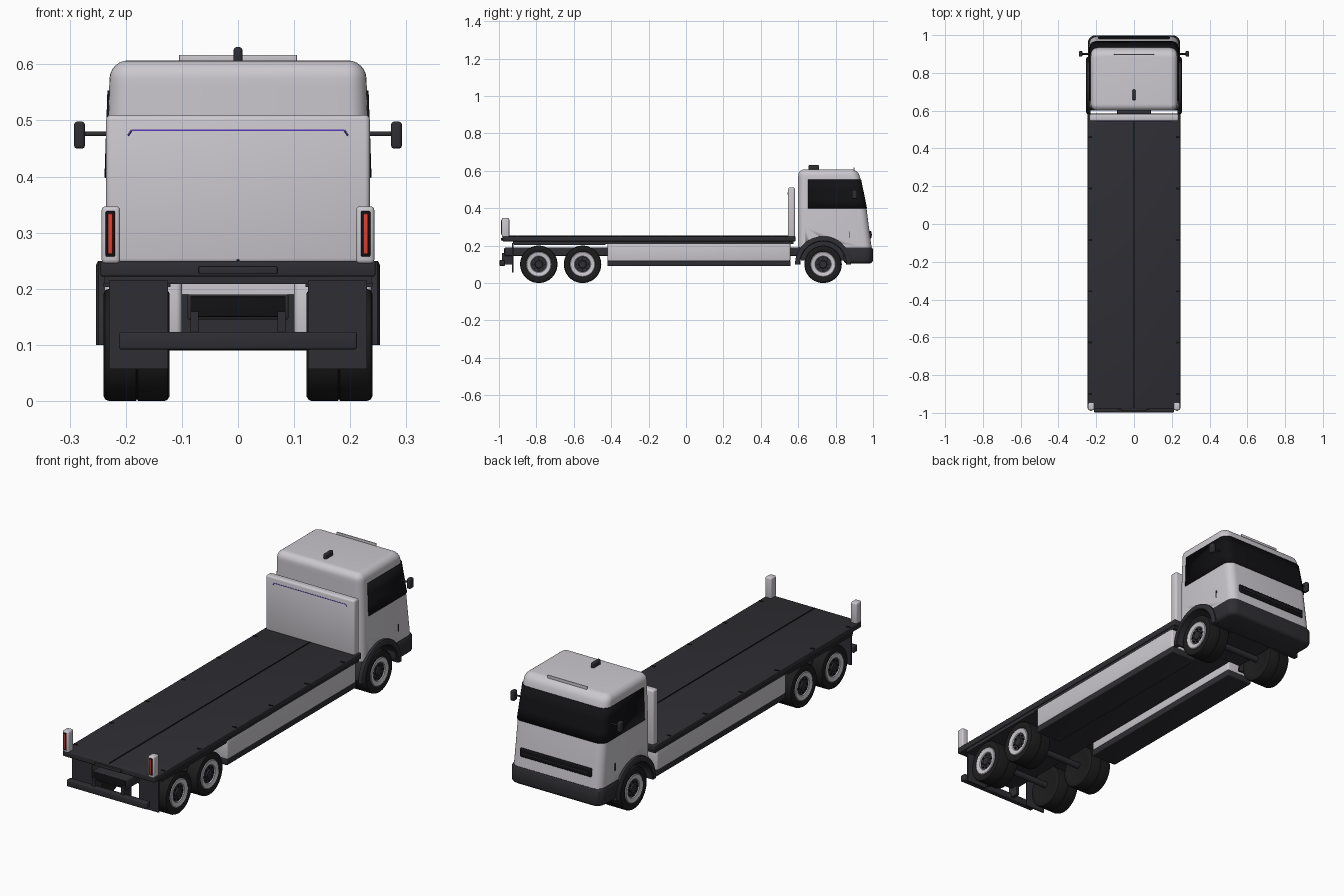
import bpy, bmesh, math
from mathutils import Matrix, Vector

if "Cube" in bpy.data.objects:
    bpy.data.objects.remove(bpy.data.objects["Cube"])


def mat(name, r, g, b):
    m = bpy.data.materials.new(name)
    m.diffuse_color = (r, g, b, 1)
    m.use_nodes = True
    m.node_tree.nodes["Principled BSDF"].inputs["Base Color"].default_value = m.diffuse_color
    return m


BODY = mat("body_paint", 0.60, 0.58, 0.62)
DARK = mat("dark_trim", 0.028, 0.027, 0.033)
TYRE = mat("tyre_rubber", 0.012, 0.012, 0.012)
GLASS = mat("black_glass", 0.006, 0.006, 0.008)
RED = mat("red_lamp", 0.75, 0.05, 0.03)
VIOLET = mat("violet_trim", 0.10, 0.04, 0.50)


def finish(bm, name, m):
    bmesh.ops.recalc_face_normals(bm, faces=bm.faces)
    me = bpy.data.meshes.new(name)
    bm.to_mesh(me)
    bm.free()
    ob = bpy.data.objects.new(name, me)
    bpy.context.collection.objects.link(ob)
    me.materials.append(m)
    bpy.ops.object.select_all(action='DESELECT')
    ob.select_set(True)
    bpy.context.view_layer.objects.active = ob
    bpy.ops.object.shade_smooth_by_angle(angle=math.radians(35))
    return ob


def box(name, x, y, z, m, bevel=0.0, seg=3):
    """Box from (min, max) pairs, with rounded edges."""
    bm = bmesh.new()
    bmesh.ops.create_cube(bm, size=1)
    for v in bm.verts:
        v.co = Vector([(a + b) / 2 + c * (b - a) for c, (a, b) in zip(v.co, (x, y, z))])
    if bevel:
        bmesh.ops.bevel(bm, geom=bm.edges[:], offset=bevel, segments=seg,
                        profile=0.5, affect='EDGES')
    return finish(bm, name, m)


def pair(name, x, y, z, m, bevel=0.0):
    box("right_" + name, x, y, z, m, bevel)
    box("left_" + name, (-x[1], -x[0]), y, z, m, bevel)


def lathe(name, prof, side, y, z, m, seg=40, closed=False, arc=2 * math.pi):
    """Turn (x, radius) points about an axis along x."""
    bm = bmesh.new()
    vs = [bm.verts.new((side * px, y + r, z)) for px, r in prof]
    es = [bm.edges.new(e) for e in zip(vs, vs[1:] + (vs[:1] if closed else []))if e[0] != e[1]]
    bmesh.ops.spin(bm, geom=vs + es, cent=(0, y, z), axis=(1, 0, 0), angle=arc, steps=seg)
    bmesh.ops.remove_doubles(bm, verts=bm.verts, dist=1e-5)
    if arc < 6:
        bmesh.ops.holes_fill(bm, edges=[e for e in bm.edges if e.is_boundary], sides=0)
    return finish(bm, name, m)


def rod(name, p, q, r, m, seg=16):
    p, q = Vector(p), Vector(q)
    d = q - p
    bm = bmesh.new()
    bmesh.ops.create_cone(bm, cap_ends=True, segments=seg, radius1=r, radius2=r, depth=d.length,
                          matrix=Matrix.Translation((p + q) / 2) @ d.to_track_quat('Z', 'Y').to_matrix().to_4x4())
    return finish(bm, name, m)


def lerp(z, pts):
    for (a, u), (b, v) in zip(pts, pts[1:]):
        if z <= b:
            return u + (v - u) * max(0, (z - a) / (b - a))
    return pts[-1][1]


def ring(z, out, back, r_back):
    """Rounded cab outline at height z: starts rear right, goes round the front."""
    hw = lerp(z, [(0.19, 0.237), (0.4, 0.235), (0.605, 0.228)]) + out
    yf = lerp(z, [(0.19, 0.992), (0.4, 0.965), (0.56, 0.932), (0.605, 0.918)]) + out
    rf = 0.04 + min(out, 0)
    rb = max(r_back + min(out, 0), 0.002)
    yb = back - out
    pts = []
    for cx, cy, r, a0 in ((hw - rb, yb + rb, rb, -90), (hw - rf, yf - rf, rf, 0),
                          (rf - hw, yf - rf, rf, 90), (rb - hw, yb + rb, rb, 180)):
        for i in range(7):
            a = math.radians(a0 + 15 * i)
            pts.append((cx + r * math.cos(a), cy + r * math.sin(a), z))
    return pts


def loft(name, rings, m, closed=True):
    bm = bmesh.new()
    rows = [[bm.verts.new(p) for p in r] for r in rings]
    n = len(rows[0])
    for a, b in zip(rows, rows[1:]):
        for i in range(n if closed else n - 1):
            j = (i + 1) % n
            bm.faces.new((a[i], a[j], b[j], b[i]))
    if closed:
        bm.faces.new(rows[0])
        bm.faces.new(rows[-1])
    return finish(bm, name, m)


# Cab shell with rounded roof edge and wheel cut-out
levels = [(z, 0) for z in (0.19, 0.3, 0.4, 0.5, 0.56)]
levels += [(0.575 + 0.032 * math.sin(a), -0.032 * (1 - math.cos(a)))
           for a in (math.radians(15 * i) for i in range(7))]
cab = loft("cab_shell", [ring(z, o, 0.6, 0.035) for z, o in levels], BODY)
cutter = rod("wheel_cutter", (-0.4, 0.733, 0.1), (0.4, 0.733, 0.1), 0.13, DARK, 48)
cutter.hide_render = True
cutter.hide_set(True)
cut = cab.modifiers.new("wheel_cut", 'BOOLEAN')
cut.operation = 'DIFFERENCE'
cut.object = cutter

# Wrap-around glass band
glass = loft("wraparound_window", [[(x, max(y, 0.652), z) for x, y, z in ring(z, 0.003, 0.6, 0.002)][6:22]
                                   for z in (0.398, 0.45, 0.5, 0.553)], GLASS, closed=False)
glass.modifiers.new("thickness", 'SOLIDIFY').thickness = 0.004

# Bumper, floor, front grille slot
loft("front_bumper", [ring(z, o, 0.85, 0.01) for z, o in
                      ((0.105, -0.006), (0.112, 0.004), (0.12, 0.007), (0.18, 0.007), (0.19, 0.002))], DARK)
box("cab_floor", (-0.12, 0.12), (0.615, 0.9), (0.12, 0.23), DARK)
box("grille_slot", (-0.19, 0.19), (0.96, 0.992), (0.238, 0.278), GLASS, 0.006)
box("grille_bar", (-0.175, 0.175), (0.98, 0.9945), (0.255, 0.261), DARK, 0.001)

# Roof fittings
box("roof_fin", (-0.008, 0.008), (0.655, 0.712), (0.6, 0.631), DARK, 0.006)
box("roof_light_bar", (-0.105, 0.105), (0.895, 0.901), (0.602, 0.617), BODY, 0.001)

# Mirrors and door handles
for s, side in ((1, "right"), (-1, "left")):
    rod(side + "_mirror_arm", (s * 0.225, 0.9, 0.476), (s * 0.277, 0.9, 0.476), 0.004, DARK)
pair("mirror_head", (0.273, 0.292), (0.887, 0.915), (0.45, 0.498), DARK, 0.005)
pair("door_handle", (0.232, 0.239), (0.873, 0.878), (0.24, 0.275), DARK)

# Deck with seam and stake pockets
box("deck", (-0.245, 0.245), (-0.98, 0.585), (0.222, 0.25), DARK, 0.004)
box("deck_underframe", (-0.238, 0.238), (-0.925, 0.575), (0.209, 0.224), DARK)
rod("deck_seam", (0, -0.975, 0.25), (0, 0.55, 0.25), 0.003, GLASS, 8)
for i in range(6):
    y = 0.46 - 0.272 * i
    pair(f"stake_pocket_{i + 1}", (0.222, 0.242), (y - 0.005, y + 0.005), (0.245, 0.2515), GLASS)
box("tail_latch", (-0.07, 0.07), (-0.99, -0.975), (0.226, 0.24), DARK, 0.002)

# Headboard with thin trim line
box("headboard", (-0.235, 0.235), (0.545, 0.583), (0.245, 0.51), BODY, 0.009)
box("headboard_trim", (-0.19, 0.19), (0.5435, 0.547), (0.481, 0.4835), VIOLET)
for s, side in ((1, "right"), (-1, "left")):
    rod(side + "_trim_end", (s * 0.19, 0.545, 0.482), (s * 0.196, 0.545, 0.473), 0.0015, VIOLET, 8)

# Rear posts with lamps
pair("rear_post", (0.21, 0.243), (-0.985, -0.945), (0.245, 0.347), BODY, 0.007)
pair("lamp_housing", (0.219, 0.236), (-0.9875, -0.975), (0.257, 0.339), GLASS, 0.003)
pair("rear_lamp", (0.2235, 0.2315), (-0.99, -0.98), (0.262, 0.334), RED, 0.002)

# Side fairings
pair("side_fairing", (0.1, 0.238), (-0.42, 0.558), (0.115, 0.22), BODY, 0.01)
pair("fairing_base", (0.1, 0.236), (-0.42, 0.56), (0.09, 0.12), DARK, 0.004)

# Chassis, rear bumper, mudflaps
box("chassis_beam", (-0.09, 0.09), (-0.97, 0.64), (0.145, 0.19), DARK, 0.004)
box("rear_recess_plate", (-0.085, 0.085), (-0.972, -0.96), (0.15, 0.186), GLASS, 0.002)
box("rear_bumper", (-0.212, 0.212), (-0.997, -0.968), (0.092, 0.123), DARK, 0.004)
pair("bumper_bracket", (0.07, 0.085), (-0.985, -0.93), (0.1, 0.16), DARK)
pair("mudflap", (0.125, 0.23), (-0.929, -0.922), (0.057, 0.215), DARK)
pair("wheel_cover", (0.12, 0.24), (-0.92, -0.43), (0.203, 0.211), DARK)

# Wheels, rims, hubs, axles and front arches
tyre = [(0.125, 0), (0.125, 0.07), (0.122, 0.078), (0.122, 0.092), (0.126, 0.098), (0.132, 0.1),
        (0.178, 0.1), (0.18, 0.097), (0.182, 0.1), (0.23, 0.1), (0.237, 0.097), (0.24, 0.09),
        (0.24, 0.076), (0.235, 0.066), (0.228, 0.064), (0.228, 0)]
rim = [(0.226, 0.068), (0.238, 0.067), (0.24, 0.064), (0.236, 0.044), (0.232, 0.041), (0.226, 0.041)]
hub = [(0.226, 0.043), (0.232, 0.042), (0.232, 0.022), (0.238, 0.019), (0.238, 0)]
for label, wy in (("rear", -0.787), ("middle", -0.553), ("front", 0.733)):
    rod(label + "_axle", (-0.13, wy, 0.105), (0.13, wy, 0.105), 0.015, DARK)
    for s, side in ((1, "right"), (-1, "left")):
        tag = f"{side}_{label}_"
        lathe(tag + "tyre", tyre, s, wy, 0.1, TYRE, 48)
        lathe(tag + "rim", rim, s, wy, 0.1, BODY, 48)
        lathe(tag + "hub", hub, s, wy, 0.1, DARK, 32)
        for k in range(8):
            a = k * math.pi / 4
            c = (wy + 0.032 * math.cos(a), 0.1 + 0.032 * math.sin(a))
            rod(f"{tag}bolt_{k + 1}", (s * 0.23, *c), (s * 0.236, *c), 0.004, GLASS, 6)
arch = [(0.125, 0.122), (0.25, 0.122), (0.253, 0.126), (0.253, 0.143), (0.249, 0.15),
        (0.23, 0.15), (0.23, 0.132), (0.125, 0.132)]
for s, side in ((1, "right"), (-1, "left")):
    lathe(side + "_wheel_arch", arch, s, 0.733, 0.1, DARK, 32, closed=True, arc=math.pi)
